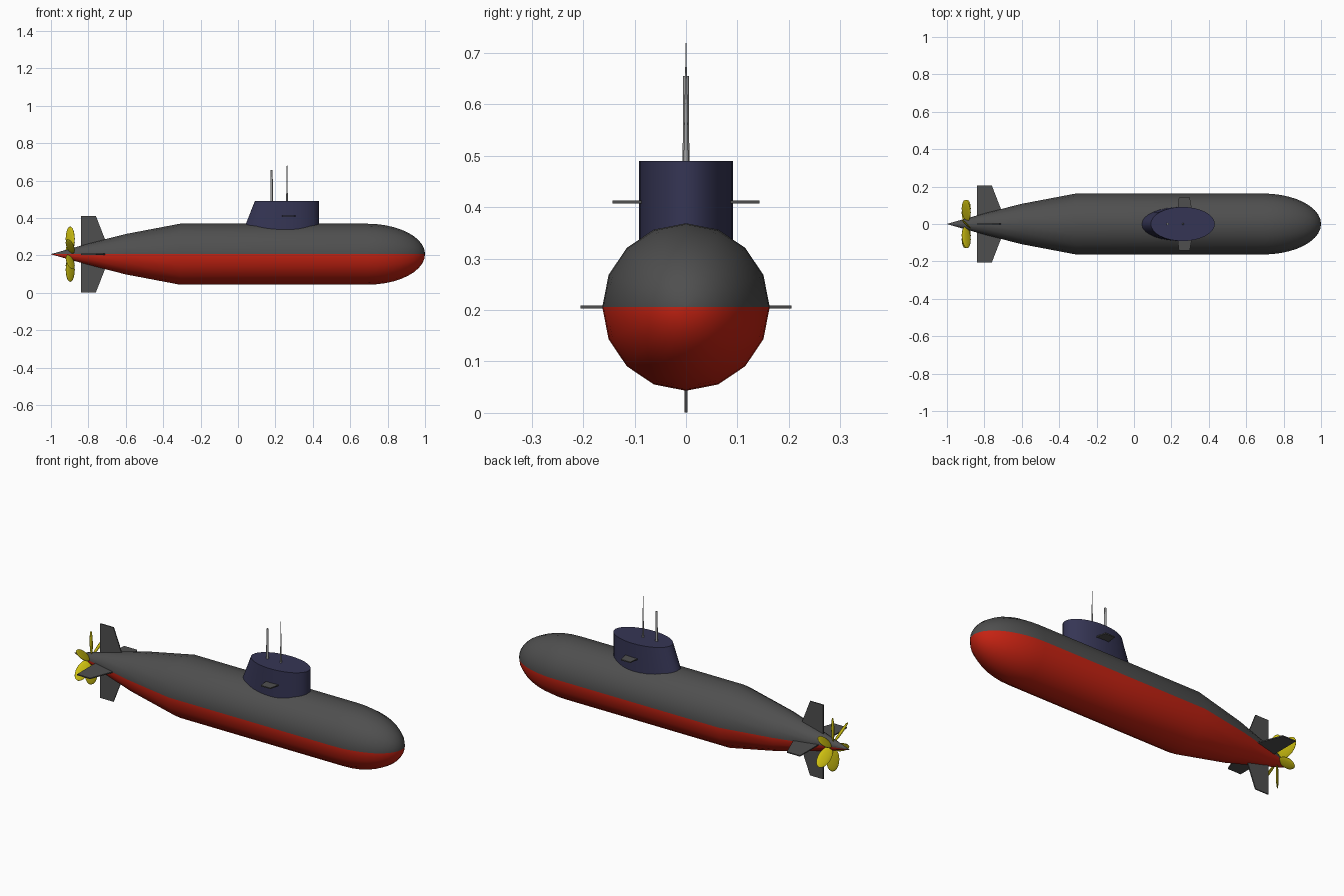
import bpy, bmesh, math
from mathutils import Matrix, Vector

if "Cube" in bpy.data.objects:
    bpy.data.objects.remove(bpy.data.objects["Cube"])

AXIS = 0.206   # height of the hull centre line
R = 0.163


def material(name, rgb):
    m = bpy.data.materials.new(name)
    m.diffuse_color = (*rgb, 1)
    m.use_nodes = True
    m.node_tree.nodes["Principled BSDF"].inputs["Base Color"].default_value = m.diffuse_color
    return m


GREY = material("dark grey", (0.078, 0.078, 0.078))
RED = material("hull red", (0.56, 0.016, 0.006))
NAVY = material("navy", (0.036, 0.036, 0.09))
STEEL = material("light steel", (0.36, 0.36, 0.36))
YELLOW = material("propeller yellow", (0.68, 0.58, 0.006))


def finish(name, bm, mats, smooth=None):
    bmesh.ops.recalc_face_normals(bm, faces=bm.faces)
    me = bpy.data.meshes.new(name)
    bm.to_mesh(me)
    bm.free()
    for m in mats:
        me.materials.append(m)
    ob = bpy.data.objects.new(name, me)
    bpy.context.collection.objects.link(ob)
    if smooth:
        bpy.ops.object.select_all(action='DESELECT')
        ob.select_set(True)
        bpy.context.view_layer.objects.active = ob
        bpy.ops.object.shade_smooth_by_angle(angle=math.radians(smooth))
    return ob


def loft(bm, rings, cap=True):
    loops = [[bm.verts.new(p) for p in ring] for ring in rings]
    n = len(loops[0])
    for a, b in zip(loops, loops[1:]):
        for i in range(n):
            j = (i + 1) % n
            bm.faces.new((a[i], a[j], b[j], b[i]))
    if cap:
        bm.faces.new(loops[0])
        bm.faces.new(loops[-1])


def plate(name, outline, thickness, matrix):
    """Flat fin: outline in (x, span), thickened, then placed by matrix."""
    bm = bmesh.new()
    h = thickness / 2
    loft(bm, [[matrix @ Vector((x, y, z)) for x, y in outline] for z in (-h, h)])
    return finish(name, bm, [GREY])


# hull: 16-sided body with tapered stern and elliptical nose
profile = [(-1.0, 0.0005), (-0.8, 0.057), (-0.6, 0.108), (-0.31, R), (0.2, R)]
profile += [(0.69 + 0.31 * math.sin(t), max(0.0005, R * math.cos(t)))
            for t in (i * math.pi / 20 for i in range(11))]
bm = bmesh.new()
loft(bm, [[(x, r * math.cos(k * math.pi / 8), AXIS + r * math.sin(k * math.pi / 8))
           for k in range(16)] for x, r in profile])
for f in bm.faces:
    f.material_index = 1 if f.calc_center_median().z < AXIS - 1e-5 else 0
finish("hull", bm, [GREY, RED], 30)

# sail: oval tower with a raked trailing edge
bm = bmesh.new()
rings = []
for z, rear in ((0.26, 0.0), (0.49, 0.09)):
    ring = []
    for k in range(32):
        a = k * math.pi / 16
        c = math.cos(a)
        ring.append((0.26 + c * (0.172 if c > 0 else 0.26 - rear), 0.091 * math.sin(a), z))
    rings.append(ring)
loft(bm, rings)
finish("sail", bm, [NAVY], 30)

# masts on the sail
for name, x, top, r1, r2 in (("periscope", 0.18, 0.655, 0.0068, 0.0055),
                             ("antenna", 0.262, 0.72, 0.0055, 0.0006)):
    bm = bmesh.new()
    bmesh.ops.create_cone(bm, cap_ends=True, segments=12, radius1=r1, radius2=r2, depth=top - 0.45,
                          matrix=Matrix.Translation((x, 0, (top + 0.45) / 2)))
    finish(name, bm, [STEEL], 30)

# diving planes on the sail
for side, angle in (("left", 0), ("right", math.pi)):
    m = Matrix.Translation((0, 0, 0.41)) @ Matrix.Rotation(angle, 4, 'X')
    plate(side + "_sail_plane", [(0.23, 0.05), (0.315, 0.05), (0.298, 0.143), (0.24, 0.143)], 0.006, m)

# four tail fins around the stern
for i, name in enumerate(("left_fin", "top_fin", "right_fin", "bottom_fin")):
    m = Matrix.Translation((0, 0, AXIS)) @ Matrix.Rotation(i * math.pi / 2, 4, 'X')
    plate(name, [(-0.84, 0.0), (-0.68, 0.0), (-0.76, 0.205), (-0.84, 0.205)], 0.006, m)

# propeller: six pitched leaf-shaped blades
bm = bmesh.new()
for i in range(6):
    m = (Matrix.Translation((-0.897, 0, AXIS)) @ Matrix.Rotation(i * math.pi / 3, 4, 'X')
         @ Matrix.Translation((0, 0, 0.083)) @ Matrix.Rotation(-math.pi / 4, 4, 'Z')
         @ Matrix.Diagonal((0.034, 0.006, 0.065, 1)))
    bmesh.ops.create_uvsphere(bm, u_segments=14, v_segments=10, radius=1, matrix=m)
finish("propeller", bm, [YELLOW], 40)
